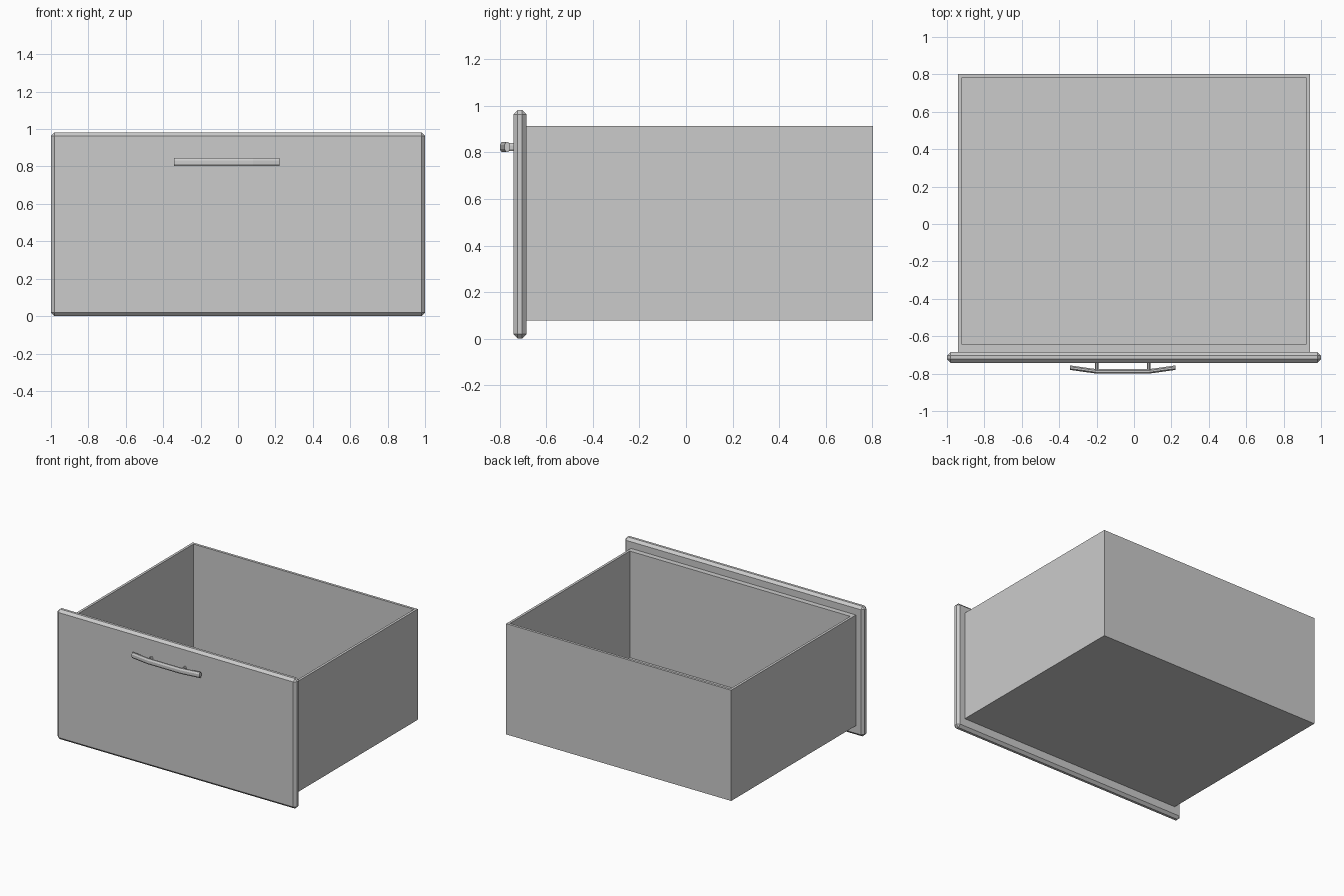
import bpy, bmesh
from math import cos, sin, pi
from mathutils import Vector

old = bpy.data.objects.get("Cube")
if old:
    bpy.data.objects.remove(old)

grey = bpy.data.materials.new("light grey")
grey.use_nodes = True
COLOUR = (0.6, 0.6, 0.6, 1)
grey.diffuse_color = COLOUR
grey.node_tree.nodes["Principled BSDF"].inputs["Base Color"].default_value = COLOUR


def finish(name, bm):
    bmesh.ops.recalc_face_normals(bm, faces=bm.faces)
    mesh = bpy.data.meshes.new(name)
    bm.to_mesh(mesh)
    bm.free()
    mesh.materials.append(grey)
    obj = bpy.data.objects.new(name, mesh)
    bpy.context.collection.objects.link(obj)
    return obj


def add_box(bm, low, high):
    low, high = Vector(low), Vector(high)
    verts = bmesh.ops.create_cube(bm, size=1)["verts"]
    for v in verts:
        v.co = (low + high) / 2 + v.co * (high - low)
    return verts


def sweep(name, path, axis_a, axis_b, sides=8):
    """Loft a faceted oval along a path, closing both ends."""
    bm = bmesh.new()
    rings = []
    for point in path:
        angles = [(i + 0.5) * 2 * pi / sides for i in range(sides)]
        rings.append([bm.verts.new(Vector(point) + axis_a * cos(t) + axis_b * sin(t))
                      for t in angles])
    for r, s in zip(rings, rings[1:]):
        for i in range(sides):
            j = (i + 1) % sides
            bm.faces.new((r[i], r[j], s[j], s[i]))
    bm.faces.new(rings[0])
    bm.faces.new(rings[-1])
    return finish(name, bm)


# Front panel with chamfered edges
bm = bmesh.new()
add_box(bm, (-1, -0.742, 0), (1, -0.685, 0.982))
bmesh.ops.bevel(bm, geom=bm.edges[:], offset=0.019, segments=1, affect='EDGES')
finish("front_panel", bm)

# Open box: the top face is inset and pushed down to the floor
bm = bmesh.new()
add_box(bm, (-0.94, -0.685, 0.077), (0.94, 0.803, 0.913))
top = max(bm.faces, key=lambda f: f.calc_center_median().z)
bmesh.ops.inset_region(bm, faces=[top], thickness=0.027)
for v in top.verts:
    if v.co.y < 0:
        v.co.y = -0.645
well = bmesh.ops.extrude_discrete_faces(bm, faces=[top])["faces"][0]
for v in well.verts:
    v.co.z = 0.108
finish("drawer_box", bm)

# Bowed handle bar
bar = [(-0.343, -0.768), (-0.2, -0.788), (0.08, -0.788), (0.223, -0.768)]
sweep("handle_bar", [(x, y, 0.823) for x, y in bar],
      Vector((0, 0.013, 0)), Vector((0, 0, 0.023)))

# Handle posts
for side, x in (("right", -0.2), ("left", 0.08)):
    sweep("handle_post_" + side, [(x, -0.735, 0.823), (x, -0.785, 0.823)],
          Vector((0.01, 0, 0)), Vector((0, 0, 0.019)))
